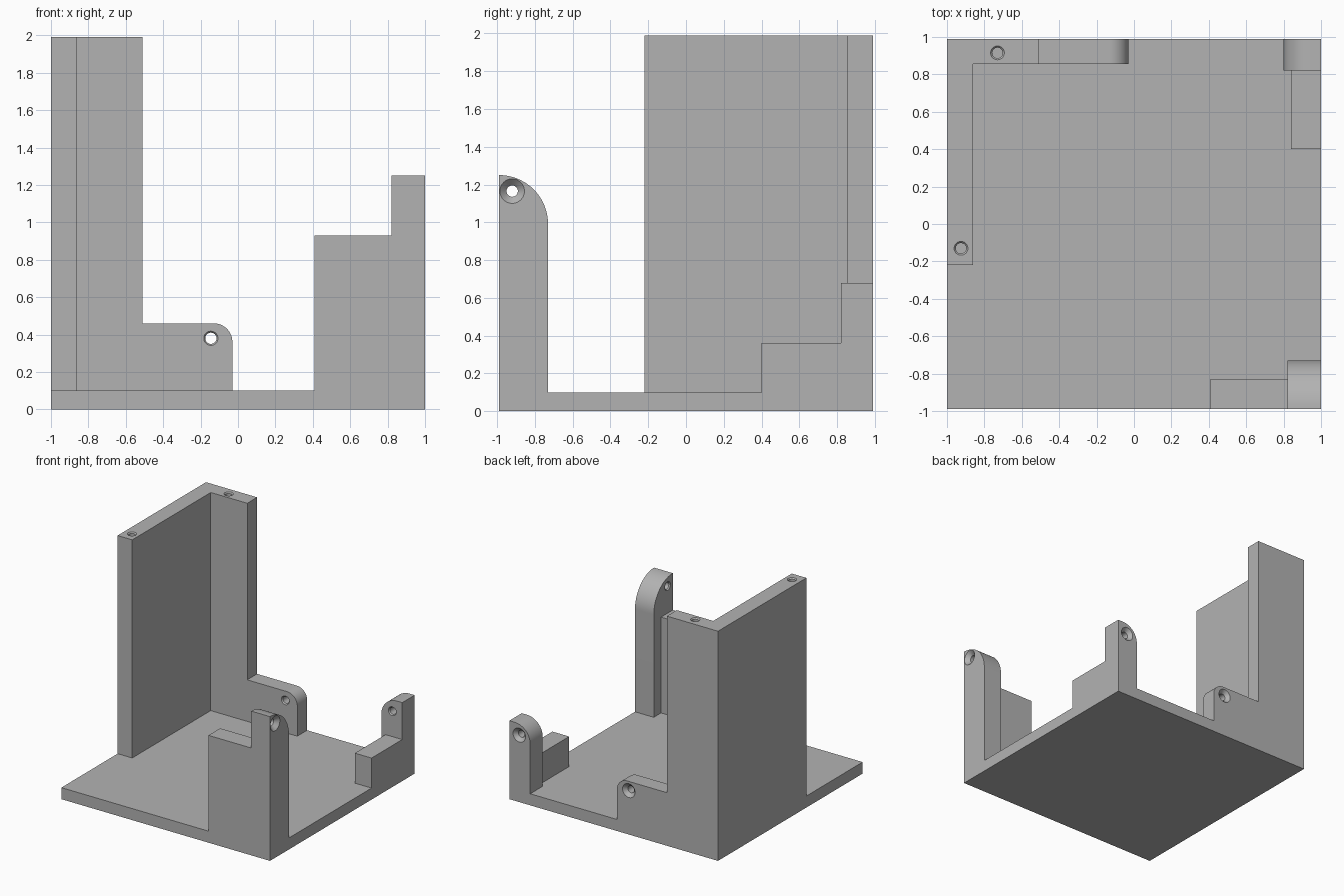
import bpy, bmesh, math
from mathutils import Vector, Matrix

if "Cube" in bpy.data.objects:
    bpy.data.objects.remove(bpy.data.objects["Cube"], do_unlink=True)

gray = bpy.data.materials.new("plain_gray")
gray.use_nodes = True
COLOR = (0.45, 0.45, 0.45, 1)
gray.diffuse_color = COLOR
gray.node_tree.nodes["Principled BSDF"].inputs["Base Color"].default_value = COLOR

Y, TOP, BASE = 0.99, 1.99, 0.10


def make_object(name, bm):
    bmesh.ops.recalc_face_normals(bm, faces=bm.faces[:])
    mesh = bpy.data.meshes.new(name)
    bm.to_mesh(mesh)
    bm.free()
    mesh.materials.append(gray)
    obj = bpy.data.objects.new(name, mesh)
    bpy.context.scene.collection.objects.link(obj)
    return obj


def prism(name, points, start, end):
    """Extrude a closed 3D outline along the vector start -> end."""
    bm = bmesh.new()
    face = bm.faces.new([bm.verts.new(Vector(p) + start) for p in points])
    out = bmesh.ops.extrude_face_region(bm, geom=[face])
    moved = [v for v in out["geom"] if isinstance(v, bmesh.types.BMVert)]
    bmesh.ops.translate(bm, vec=end - start, verts=moved)
    return make_object(name, bm)


def box(name, x0, x1, y0, y1, z1):
    outline = [(x0, y0, 0), (x1, y0, 0), (x1, y1, 0), (x0, y1, 0)]
    return prism(name, outline, Vector(), Vector((0, 0, z1)))


def rounded_profile(flat, curved, height, radius, steps=20):
    """Upright outline whose top corner on the curved side is rounded."""
    side = 1 if curved > flat else -1
    pts = [(flat, 0), (curved, 0)]
    for i in range(steps + 1):
        a = math.pi / 2 * i / steps
        pts.append((curved - side * radius * (1 - math.cos(a)),
                    height - radius * (1 - math.sin(a))))
    if abs(pts[-1][0] - flat) > 1e-4:
        pts.append((flat, height))
    return pts


def hole_cutter(name, mouth, direction, rings, segments=32):
    """Turned cutter: rings are (depth, radius) pairs along direction."""
    bm = bmesh.new()
    loops = []
    for depth, radius in rings:
        loops.append([bm.verts.new((radius * math.cos(math.tau * i / segments),
                                    radius * math.sin(math.tau * i / segments), depth))
                      for i in range(segments)])
    for a, b in zip(loops, loops[1:]):
        for i in range(segments):
            j = (i + 1) % segments
            bm.faces.new((a[i], a[j], b[j], b[i]))
    bm.faces.new(loops[0])
    bm.faces.new(loops[-1])
    turn = Vector((0, 0, 1)).rotation_difference(Vector(direction)).to_matrix().to_4x4()
    bm.transform(Matrix.Translation(mouth) @ turn)
    obj = make_object(name, bm)
    obj.hide_render = True
    return obj


def combine(body, tool, operation):
    mod = body.modifiers.new(operation.lower(), "BOOLEAN")
    mod.operation, mod.solver, mod.object = operation, "EXACT", tool
    bpy.context.view_layer.update()
    mesh = bpy.data.meshes.new_from_object(
        body.evaluated_get(bpy.context.evaluated_depsgraph_get()))
    body.modifiers.clear()
    body.data = mesh
    bpy.data.objects.remove(tool, do_unlink=True)


# Base plate, which the walls and posts grow from
body = box("mounting_frame", -1, 1, -Y, Y, BASE)

# Tall corner walls, low guide walls
parts = [
    box("side_wall", -1, -0.86, -0.22, Y, TOP),
    box("back_wall", -1, -0.51, 0.855, Y, TOP),
    box("front_guide", 0.41, 0.9, -Y, -0.83, 0.93),
    box("side_guide", 0.84, 1, 0.40, 0.9, 0.36),
]

# Rounded tab and screw posts
tab = [(x, 0, z) for x, z in rounded_profile(-0.7, -0.03, 0.46, 0.1)]
parts.append(prism("back_tab", tab, Vector((0, 0.855, 0)), Vector((0, Y, 0))))
post = [(x, 0, z) for x, z in rounded_profile(1, 0.80, 0.68, 0.15)]
parts.append(prism("back_post", post, Vector((0, 0.82, 0)), Vector((0, Y, 0))))
post = [(0, y, z) for y, z in rounded_profile(-Y, -0.73, 1.25, 0.26)]
parts.append(prism("front_post", post, Vector((0.82, 0, 0)), Vector((1, 0, 0))))
for part in parts:
    combine(body, part, "UNION")


# Countersunk screw holes, chamfered where they leave the part
def screw_rings(thick, wide):
    return [(-0.01, wide + 0.01), (wide - 0.03, 0.03), (thick - 0.01, 0.03),
            (thick + 0.01, 0.046)]


holes = [
    hole_cutter("tab_hole", (-0.145, Y, 0.38), (0, -1, 0), screw_rings(0.135, 0.06)),
    hole_cutter("back_post_hole", (0.905, Y, 0.58), (0, -1, 0), screw_rings(0.17, 0.06)),
    hole_cutter("front_post_hole", (1, -0.92, 1.165), (-1, 0, 0), screw_rings(0.18, 0.065)),
]
# Blind holes in the wall tops
for x, y in ((-0.73, 0.915), (-0.925, -0.13)):
    holes.append(hole_cutter("wall_hole", (x, y, TOP), (0, 0, -1),
                             [(-0.01, 0.046), (0.01, 0.028), (0.3, 0.028)]))
for hole in holes:
    combine(body, hole, "DIFFERENCE")

# Merge coplanar faces, keep crisp edges with smooth curves
bm = bmesh.new()
bm.from_mesh(body.data)
bmesh.ops.remove_doubles(bm, verts=bm.verts[:], dist=1e-5)
bmesh.ops.dissolve_limit(bm, angle_limit=0.01, verts=bm.verts[:], edges=bm.edges[:])
bm.to_mesh(body.data)
bm.free()
bpy.ops.object.select_all(action="DESELECT")
body.select_set(True)
bpy.context.view_layer.objects.active = body
bpy.ops.object.shade_smooth_by_angle(angle=math.radians(25))
